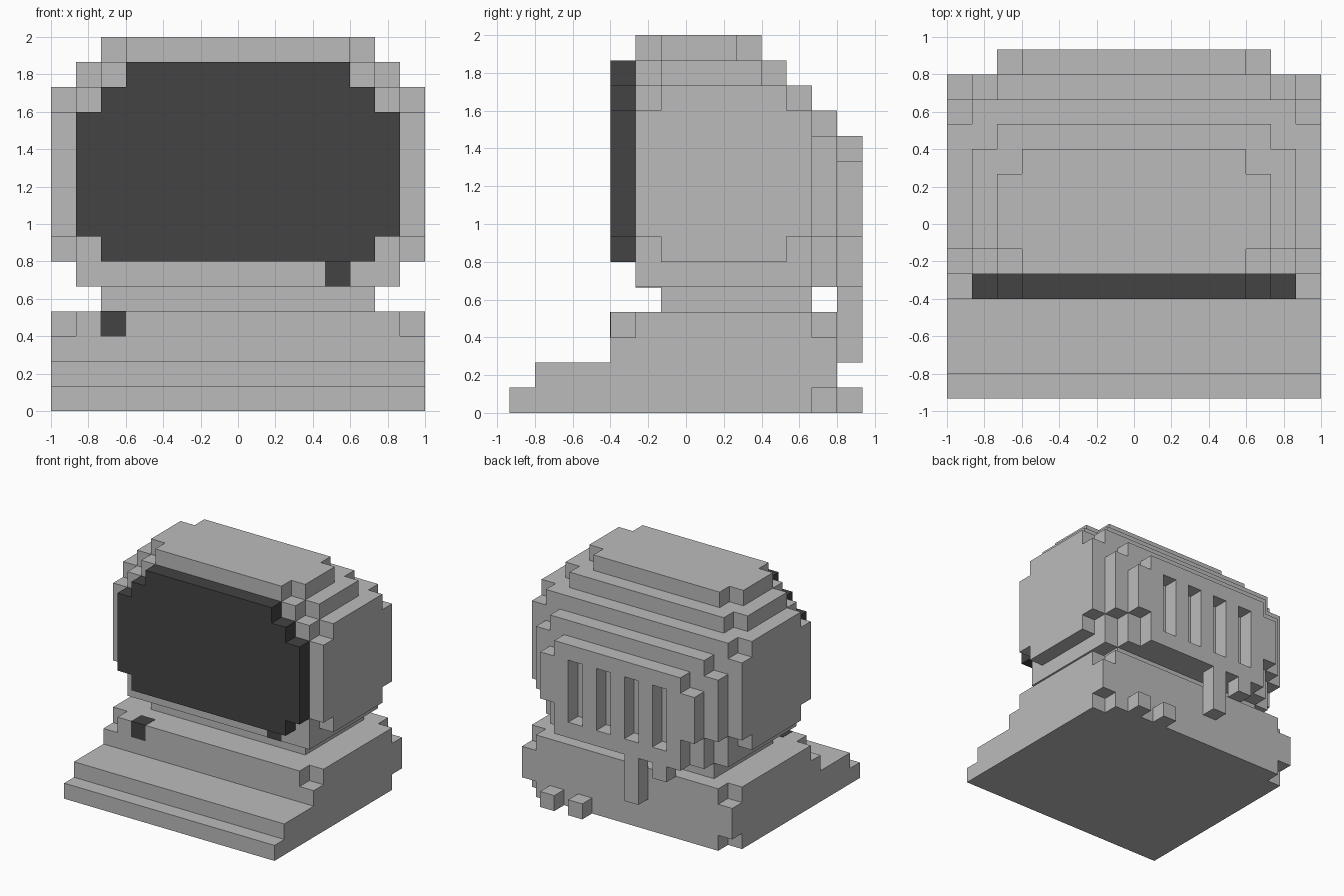
import bpy, bmesh
from itertools import product

if "Cube" in bpy.data.objects:
    bpy.data.objects.remove(bpy.data.objects["Cube"])

U = 2 / 15                      # size of one block
ORIGIN = (-1.0, -7 * U, 0.0)    # block coordinates start here


def material(name, value):
    m = bpy.data.materials.new(name)
    m.diffuse_color = (value, value, value, 1)
    m.use_nodes = True
    m.node_tree.nodes["Principled BSDF"].inputs["Base Color"].default_value = m.diffuse_color
    return m


GREY = material("light_grey_plastic", 0.5)
DARK = material("dark_grey_glass", 0.056)


def cells(box):
    """Blocks in (x0, x1, y0, y1, z0, z1)."""
    x0, x1, y0, y1, z0, z1 = box
    return set(product(range(x0, x1), range(y0, y1), range(z0, z1)))


def part(name, mat, boxes, cuts=(), grow=0.0):
    """Join boxes of blocks, remove cuts, keep only the outer skin."""
    solid = set().union(*map(cells, boxes)).difference(*map(cells, cuts))
    bm = bmesh.new()
    verts = {}

    def vert(p):
        if p not in verts:
            verts[p] = bm.verts.new([o + c * U for o, c in zip(ORIGIN, p)])
        return verts[p]

    for c in solid:
        for axis in range(3):
            for side in (0, 1):
                n = list(c)
                n[axis] += 2 * side - 1
                if tuple(n) in solid:
                    continue
                a, b = (axis + 1) % 3, (axis + 2) % 3
                loop = []
                for da, db in ((0, 0), (1, 0), (1, 1), (0, 1)):
                    p = list(c)
                    p[axis] += side
                    p[a] += da
                    p[b] += db
                    loop.append(vert(tuple(p)))
                bm.faces.new(loop if side else loop[::-1])
    if grow:
        mid = sum((v.co for v in bm.verts), bm.verts[:][0].co * 0) / len(bm.verts)
        for v in bm.verts:
            v.co += (v.co - mid).normalized() * grow
    me = bpy.data.meshes.new(name)
    bm.to_mesh(me)
    bm.free()
    me.materials.append(mat)
    ob = bpy.data.objects.new(name, me)
    bpy.context.collection.objects.link(ob)
    return ob


def wide(inset, *yz):
    """Box centred on x, inset by some blocks on both sides."""
    return (inset, 15 - inset, *yz)


def corners(*yz):
    """The outermost block column on both sides."""
    return [(0, 1, *yz), (14, 15, *yz)]


# stepped base with clipped corners
part("base", GREY,
     [wide(0, 0, 13, 0, 1), wide(0, 1, 13, 1, 2), wide(0, 4, 13, 2, 4)],
     corners(12, 13, 0, 1) + corners(12, 13, 3, 4) + corners(4, 5, 3, 4))

# sockets at the back of the base
part("sockets", GREY, [(12, 13, 13, 14, 0, 1), (10, 11, 13, 14, 0, 1)])

# neck between base and monitor
part("neck", GREY, [wide(2, 6, 12, 4, 5)])

# rounded monitor case, from front to back
part("monitor_case", GREY, [
    # front rim
    wide(0, 5, 6, 7, 12), wide(1, 5, 6, 5, 13),
    wide(2, 5, 6, 13, 14), wide(3, 5, 6, 14, 15),
    # main body
    wide(0, 6, 11, 6, 13), wide(1, 6, 11, 5, 6),
    wide(1, 6, 10, 13, 14), wide(2, 10, 11, 13, 14),
    wide(2, 6, 9, 14, 15), wide(3, 9, 10, 14, 15),
    # back steps
    wide(0, 11, 12, 7, 12), wide(1, 11, 12, 5, 13),
    wide(1, 12, 13, 7, 11), wide(2, 12, 13, 5, 12),
])

# back panel with four vent slots
part("vent_panel", GREY,
     [wide(2, 13, 14, 7, 10), wide(3, 13, 14, 5, 11)],
     [(x, x + 1, 13, 14, 6, 10) for x in (4, 6, 8, 10)])

# cables hanging from the panel
part("long_cable", GREY, [(6, 7, 13, 14, 2, 5)])
part("short_cable", GREY, [(4, 5, 13, 14, 4, 5)])

# dark screen with stepped corners
part("screen", DARK, [wide(1, 4, 5, 7, 12), wide(2, 4, 5, 6, 13),
                      wide(3, 4, 5, 13, 14)])

# small dark buttons, nearly flush
part("monitor_button", DARK, [(11, 12, 5, 6, 5, 6)], grow=0.003)
part("base_button", DARK, [(2, 3, 4, 5, 3, 4)], grow=0.003)
